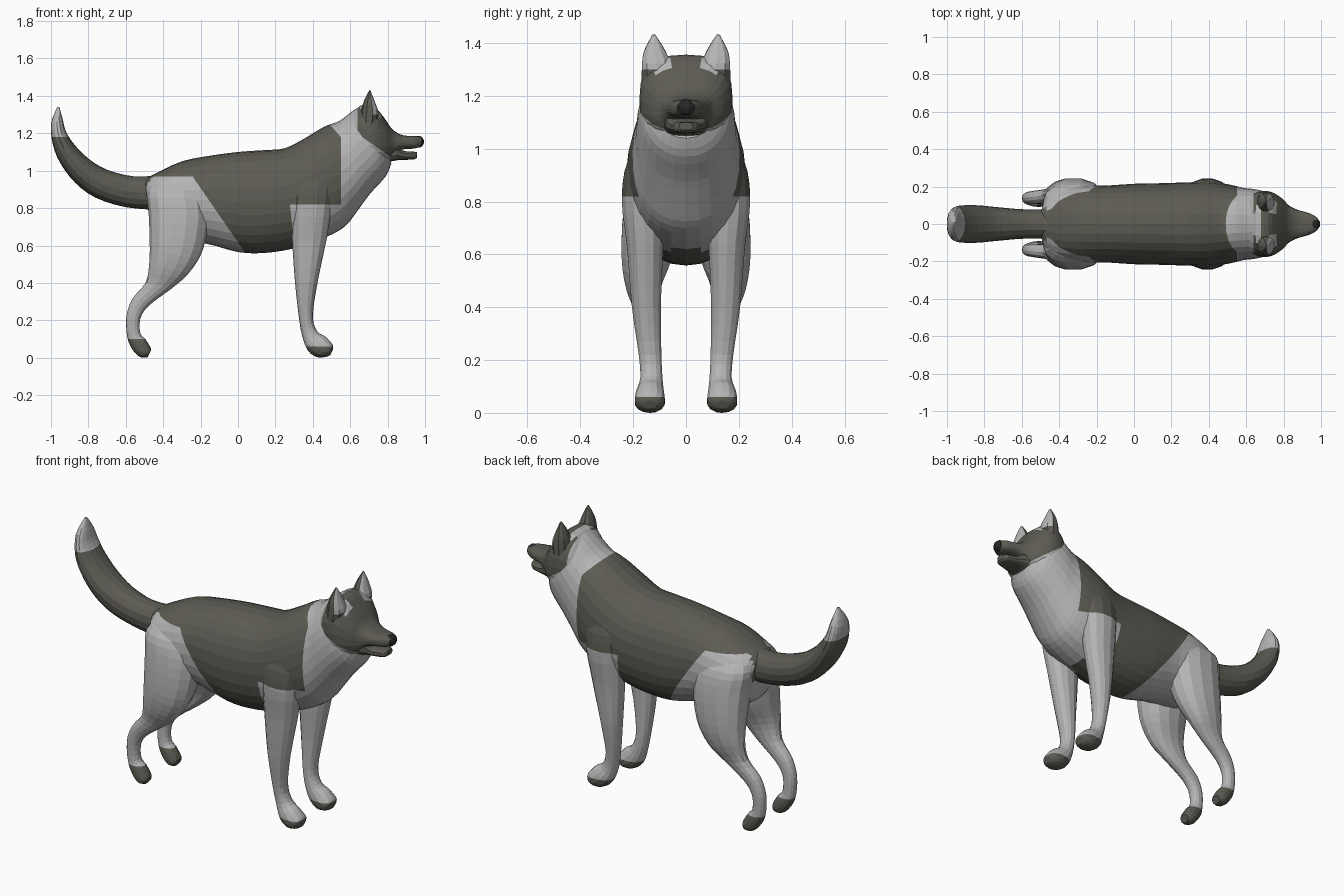
import bpy, bmesh, math
from mathutils import Vector


def material(name, rgb):
    m = bpy.data.materials.new(name)
    m.diffuse_color = (*rgb, 1)
    return m


LIGHT = material("light_coat", (0.46, 0.46, 0.46))
DARK = material("dark_coat", (0.108, 0.104, 0.086))
BLACK = material("nose_black", (0.02, 0.02, 0.02))


def smooth_path(secs, k):
    """Catmull-Rom interpolation of section tuples."""
    out = []
    for i in range(len(secs) - 1):
        p0, p1 = secs[max(i - 1, 0)], secs[i]
        p2, p3 = secs[i + 1], secs[min(i + 2, len(secs) - 1)]
        for j in range(k):
            t = j / k
            out.append([0.5 * (2 * b + (c - a) * t + (2 * a - 5 * b + 4 * c - d) * t * t
                               + (3 * b - a - 3 * c + d) * t ** 3)
                        for a, b, c, d in zip(p0, p1, p2, p3)])
    return out + [list(secs[-1])]


def loft(name, secs, is_dark, cuts=(), n=16, k=3, side=1, full=0.92):
    """Section: x,z of one edge, x,z of the opposite edge, half width, y centre.
    Cuts: x,z point and x,z normal of planes that split faces along coat borders."""
    bm = bmesh.new()
    rings = []
    for s in smooth_path([tuple(s) + (0,) * (6 - len(s)) for s in secs], k):
        a, b = Vector((s[0], 0, s[1])), Vector((s[2], 0, s[3]))
        mid, half = (a + b) / 2, (a - b) / 2
        ring = []
        for i in range(n):
            t = 2 * math.pi * i / n
            c = math.copysign(abs(math.cos(t)) ** full, math.cos(t))
            d = math.copysign(abs(math.sin(t)) ** full, math.sin(t))
            p = mid + half * c
            ring.append(bm.verts.new((p.x, side * (s[5] + s[4] * d), max(p.z, 0))))
        rings.append(ring)
    for r, q in zip(rings, rings[1:]):
        for i in range(n):
            j = (i + 1) % n
            bm.faces.new((r[i], r[j], q[j], q[i]))
    bm.faces.new(rings[0])
    bm.faces.new(rings[-1])
    bmesh.ops.recalc_face_normals(bm, faces=bm.faces)
    for x, z, nx, nz in cuts:
        bmesh.ops.bisect_plane(bm, geom=bm.verts[:] + bm.edges[:] + bm.faces[:], dist=1e-5,
                               plane_co=(x, 0, z), plane_no=(nx, 0, nz))
    bm.normal_update()
    for f in bm.faces:
        f.material_index = int(is_dark(f.calc_center_median(), f.normal))
    me = bpy.data.meshes.new(name)
    bm.to_mesh(me)
    bm.free()
    me.materials.append(LIGHT)
    me.materials.append(DARK)
    ob = bpy.data.objects.new(name, me)
    bpy.context.collection.objects.link(ob)
    return ob


# Coat pattern rules
def body_dark(c, n):
    if c.x > 0.55 - max(0, c.z - 1.18) * 0.9:
        return False                                   # ruff
    if c.x > 0.30 and 0.62 < c.z < 0.82:
        return False                                   # chest
    haunch = c.z < min(0.97, 0.82 - 1.45 * (c.x + 0.14))
    return not (haunch and (abs(c.y) > 0.085 or c.z < 0.85))


def head_dark(c, n):
    if c.z > 1.295 and c.x > 0.72 and 0.035 < abs(c.y) < 0.11:
        return False                                   # pale brows
    return c.x > 0.64 and c.z > 1.19 - 0.7 * (c.x - 0.65) and not (c.x < 0.68 and c.z > 1.33)


# Torso and neck
loft("body", [
    (-.497, .955, -.475, .74, .10), (-.44, .985, -.45, .68, .175),
    (-.30, 1.05, -.32, .62, .205), (-.15, 1.08, -.17, .61, .205),
    (0, 1.10, 0, .565, .215), (.14, 1.11, .14, .56, .218),
    (.25, 1.12, .30, .585, .222), (.36, 1.175, .46, .64, .225),
    (.46, 1.235, .57, .70, .21), (.54, 1.265, .635, .78, .193),
    (.60, 1.31, .705, .875, .185), (.65, 1.34, .79, .97, .165),
    (.69, 1.33, .82, 1.04, .12)], body_dark,
    [(.55, 1, 1, 0), (.55, 1.18, 1, .9), (0, .82, 0, 1), (-.14, .82, 1.45, 1), (0, .97, 0, 1)],
    n=28, k=3)

# Tail
loft("tail", [
    (-.42, .975, -.43, .79, .08), (-.56, .97, -.60, .805, .078),
    (-.70, 1.005, -.76, .855, .09), (-.80, 1.065, -.87, .935, .1),
    (-.875, 1.14, -.95, 1.04, .1), (-.92, 1.21, -.99, 1.14, .092),
    (-.937, 1.275, -1.0, 1.25, .065), (-.955, 1.34, -.967, 1.34, .008)],
    lambda c, n: c.z < 1.18, [(0, 1.18, 0, 1)], n=16)

# Head with upper muzzle
loft("head", [
    (.59, 1.27, .64, 1.02, .15), (.65, 1.345, .69, 1.02, .174),
    (.72, 1.35, .745, 1.03, .172), (.78, 1.285, .80, 1.05, .138),
    (.825, 1.222, .835, 1.08, .098), (.88, 1.19, .875, 1.112, .075),
    (.945, 1.186, .94, 1.118, .056), (.982, 1.178, .975, 1.127, .034)],
    head_dark, [(.64, 1, 1, 0), (.65, 1.19, .7, 1), (.68, 1, 1, 0)], n=24, k=3, full=0.78)

# Lower jaw
loft("lower_jaw", [
    (.76, 1.15, .76, 1.035, .09), (.84, 1.14, .84, 1.054, .08),
    (.88, 1.108, .89, 1.058, .062), (.935, 1.102, .94, 1.06, .045),
    (.958, 1.10, .957, 1.07, .026)],
    lambda c, n: c.x > 0.80, n=14, full=0.7)

# Nose
bpy.ops.mesh.primitive_uv_sphere_add(segments=10, ring_count=7, radius=1, location=(.965, 0, 1.155))
nose = bpy.context.object
nose.name = "nose"
nose.scale = (.031, .037, .032)
nose.data.materials.append(BLACK)

FRONT_LEG = [
    (.35, 1.08, .46, 1.08, .02, .11), (.275, .96, .52, .96, .075, .145),
    (.285, .82, .50, .80, .082, .163), (.29, .62, .475, .64, .07, .155),
    (.305, .40, .425, .40, .056, .15), (.325, .22, .40, .22, .044, .136),
    (.342, .12, .425, .14, .043, .131), (.372, .04, .465, .115, .053, .136),
    (.42, .004, .495, .085, .058, .137), (.468, .004, .507, .066, .05, .137),
    (.494, .014, .508, .045, .024, .137)]
HIND_LEG = [
    (-.43, .97, -.26, .97, .04, .08), (-.485, .89, -.18, .89, .10, .108),
    (-.478, .78, -.155, .75, .115, .124), (-.472, .62, -.19, .57, .098, .148),
    (-.475, .50, -.265, .45, .066, .162), (-.495, .40, -.355, .37, .043, .152),
    (-.565, .315, -.475, .28, .036, .143), (-.597, .22, -.522, .21, .034, .139),
    (-.592, .11, -.522, .13, .035, .136), (-.565, .045, -.495, .10, .042, .135),
    (-.525, .004, -.468, .055, .043, .135), (-.485, 0, -.464, .04, .03, .135)]
EAR = [
    (.65, 1.20, .735, 1.21, .06, .112), (.655, 1.30, .752, 1.30, .058, .112),
    (.672, 1.37, .735, 1.36, .044, .118), (.703, 1.432, .708, 1.43, .006, .122)]

# Legs and ears on both sides
for tag, s in (("left", 1), ("right", -1)):
    loft("front_leg_" + tag, FRONT_LEG, lambda c, n: c.z < 0.06 or c.z > 0.82,
         [(0, .06, 0, 1), (0, .82, 0, 1)], n=14, side=s)
    loft("hind_leg_" + tag, HIND_LEG, lambda c, n: c.z < 0.1, [(0, .1, 0, 1)], n=14, side=s)
    loft("ear_" + tag, EAR, lambda c, n: not (c.z > 1.30 and n.x > 0.5), n=10, side=s)
